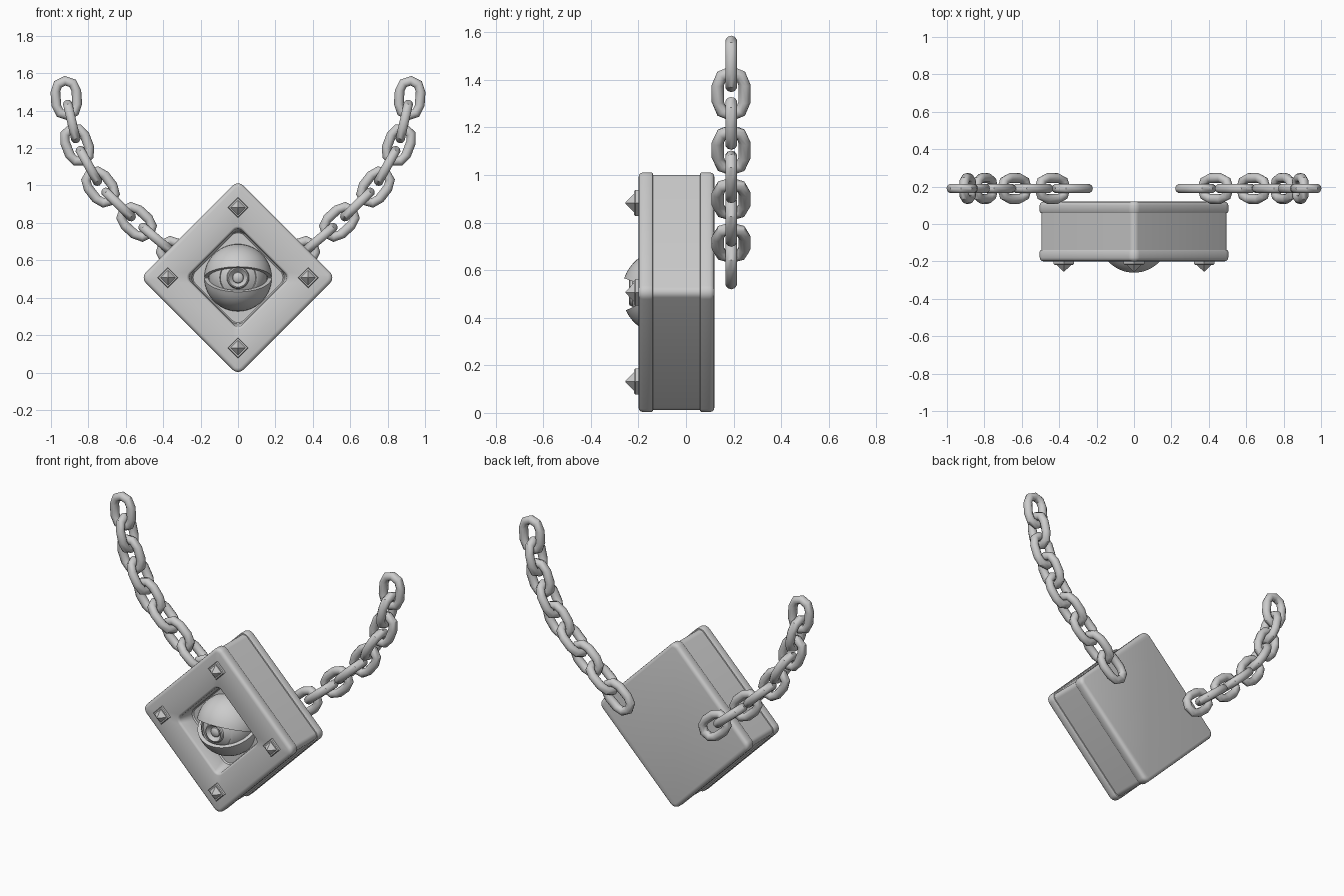
import bpy, bmesh, math
from mathutils import Vector

if "Cube" in bpy.data.objects:
    bpy.data.objects.remove(bpy.data.objects["Cube"])

CZ = 0.507           # centre height of the diamond case
EYE = Vector((0, -0.09, CZ))


def finish(name, bm, angle=35):
    bmesh.ops.remove_doubles(bm, verts=bm.verts, dist=1e-5)
    bmesh.ops.recalc_face_normals(bm, faces=bm.faces)
    me = bpy.data.meshes.new(name)
    bm.to_mesh(me)
    bm.free()
    ob = bpy.data.objects.new(name, me)
    bpy.context.collection.objects.link(ob)
    bpy.ops.object.select_all(action='DESELECT')
    ob.select_set(True)
    bpy.context.view_layer.objects.active = ob
    if angle:
        bpy.ops.object.shade_smooth_by_angle(angle=math.radians(angle))
    return ob


def skin(bm, rings, closed=False, caps=True):
    """Join rings of points with quads."""
    vs = [[bm.verts.new(p) for p in ring] for ring in rings]
    n = len(vs[0])
    pairs = list(zip(vs, vs[1:])) + ([(vs[-1], vs[0])] if closed else [])
    for a, b in pairs:
        for i in range(n):
            j = (i + 1) % n
            bm.faces.new((a[i], a[j], b[j], b[i]))
    if caps and not closed:
        bm.faces.new(vs[0])
        bm.faces.new(vs[-1])


def diamond(c, r, y, seg=6):
    """Rounded diamond: corner centres at distance c, corner radius r."""
    pts = []
    for k in range(4):
        a0 = k * math.pi / 2
        for s in range(seg + 1):
            a = a0 - math.pi / 4 + s / seg * math.pi / 2
            pts.append((c * math.cos(a0) + r * math.cos(a), y,
                        CZ + c * math.sin(a0) + r * math.sin(a)))
    return pts


# Case: back, two raised rims, front frame and recess in one loft
C, R = 0.463, 0.041
profile = [
    (C, R - 0.022, 0.12), (C, R - 0.010, 0.117), (C, R - 0.003, 0.110), (C, R, 0.100),
    (C, R, 0.066), (C, R - 0.004, 0.060), (C, R - 0.010, 0.059),
    (C, R - 0.010, -0.139), (C, R - 0.004, -0.140), (C, R, -0.146),
    (C, R, -0.180), (C, R - 0.003, -0.190), (C, R - 0.010, -0.197), (C, R - 0.022, -0.20),
    (0.232, 0.043, -0.20), (0.232, 0.036, -0.197), (0.229, 0.032, -0.188),
    (0.195, 0.052, -0.095), (0.193, 0.047, -0.088)]
bm = bmesh.new()
skin(bm, [diamond(*p) for p in profile])
finish("case", bm)

# Pyramid studs on square plates
for i, (x, z) in enumerate([(0, 0.375), (0, -0.375), (0.375, 0), (-0.375, 0)]):
    bm = bmesh.new()
    rings = []
    for h, y in [(0.055, -0.195), (0.055, -0.213), (0.050, -0.218), (0.040, -0.218), (0.002, -0.255)]:
        rings.append([(x + h * a, y, CZ + z + h * b) for a, b in [(1, 0), (0, 1), (-1, 0), (0, -1)]])
    skin(bm, rings)
    finish(f"stud_{i + 1}", bm, 0)


# Eyelids: sphere wedges hinged on the x axis
def eyelid(name, a0, a1, rows=14, cols=28):
    bm = bmesh.new()

    def shell(rad):
        grid = []
        for i in range(rows + 1):
            t = math.radians(a0 + (a1 - a0) * i / rows)
            row = []
            for j in range(cols + 1):
                f = math.pi * (0.01 + 0.98 * j / cols)
                row.append(bm.verts.new(EYE + rad * Vector((
                    math.cos(f), -math.cos(t) * math.sin(f), math.sin(t) * math.sin(f)))))
            grid.append(row)
        for i in range(rows):
            for j in range(cols):
                bm.faces.new((grid[i][j], grid[i][j + 1], grid[i + 1][j + 1], grid[i + 1][j]))
        return grid

    out, inn = shell(0.18), shell(0.158)
    # Close the thickness around the border
    def border(g):
        return (g[0] + [r[-1] for r in g[1:-1]] + g[-1][::-1] + [r[0] for r in g[-2:0:-1]])
    bo, bi = border(out), border(inn)
    for k in range(len(bo)):
        m = (k + 1) % len(bo)
        bm.faces.new((bo[k], bo[m], bi[m], bi[k]))
    finish(name, bm)


eyelid("upper_eyelid", 19, 125)
eyelid("lower_eyelid", -25, -125)

# Eyeball: lathe about y with stepped iris and pupil
RE = 0.157
prof = []
for k in range(13):
    a = math.radians(100 - k * 5)
    prof.append((RE * math.sin(a), RE * math.cos(a)))
prof += [(0.098, 0.121), (0.094, 0.115), (0.075, 0.128), (0.060, 0.135), (0.056, 0.146),
         (0.050, 0.150), (0.044, 0.146), (0.034, 0.128), (0.030, 0.126), (0.028, 0.136),
         (0.020, 0.142), (0.003, 0.145)]
bm = bmesh.new()
N = 40
skin(bm, [[EYE + Vector((r * math.cos(2 * math.pi * i / N), -d, r * math.sin(2 * math.pi * i / N)))
           for i in range(N)] for r, d in prof])
finish("eyeball", bm)


# Chain link: stadium-shaped tube
def link(name, x, z, d, face_on):
    u = Vector((d[0], 0, d[1])).normalized()
    perp = Vector((-u.z, 0, u.x))
    yv = Vector((0, 1, 0))
    v, w = (perp, yv) if face_on else (yv, perp)
    arc, half, tube, sides = 0.056, 0.037, 0.026, 10
    rings = []
    for end in (1, -1):
        for s in range(5):
            a = math.radians(-90 + 45 * s)
            n = end * (math.cos(a) * u + math.sin(a) * v)
            p = Vector((x, 0.19, z)) + end * half * u + arc * n
            rings.append([p + tube * (math.cos(q) * n + math.sin(q) * w)
                          for q in (2 * math.pi * i / sides for i in range(sides))])
    bm = bmesh.new()
    skin(bm, rings, closed=True)
    finish(name, bm, 40)


# Chains: face-on links at these points, edge-on links halfway between
pts = [(0.918, 1.467), (0.86, 1.217), (0.735, 0.992), (0.542, 0.805), (0.33, 0.625)]
path = [pts[0]]
for a, b in zip(pts, pts[1:]):
    path += [((a[0] + b[0]) / 2, (a[1] + b[1]) / 2), b]
for side, sx in (("right", 1), ("left", -1)):
    for i, (x, z) in enumerate(path):
        a, b = path[max(i - 1, 0)], path[min(i + 1, len(path) - 1)]
        d = (a[0] - b[0], a[1] - b[1]) if i else (0.07, 1)
        link(f"{side}_chain_link_{i + 1}", sx * x, z, (sx * d[0], d[1]), i % 2 == 0)
